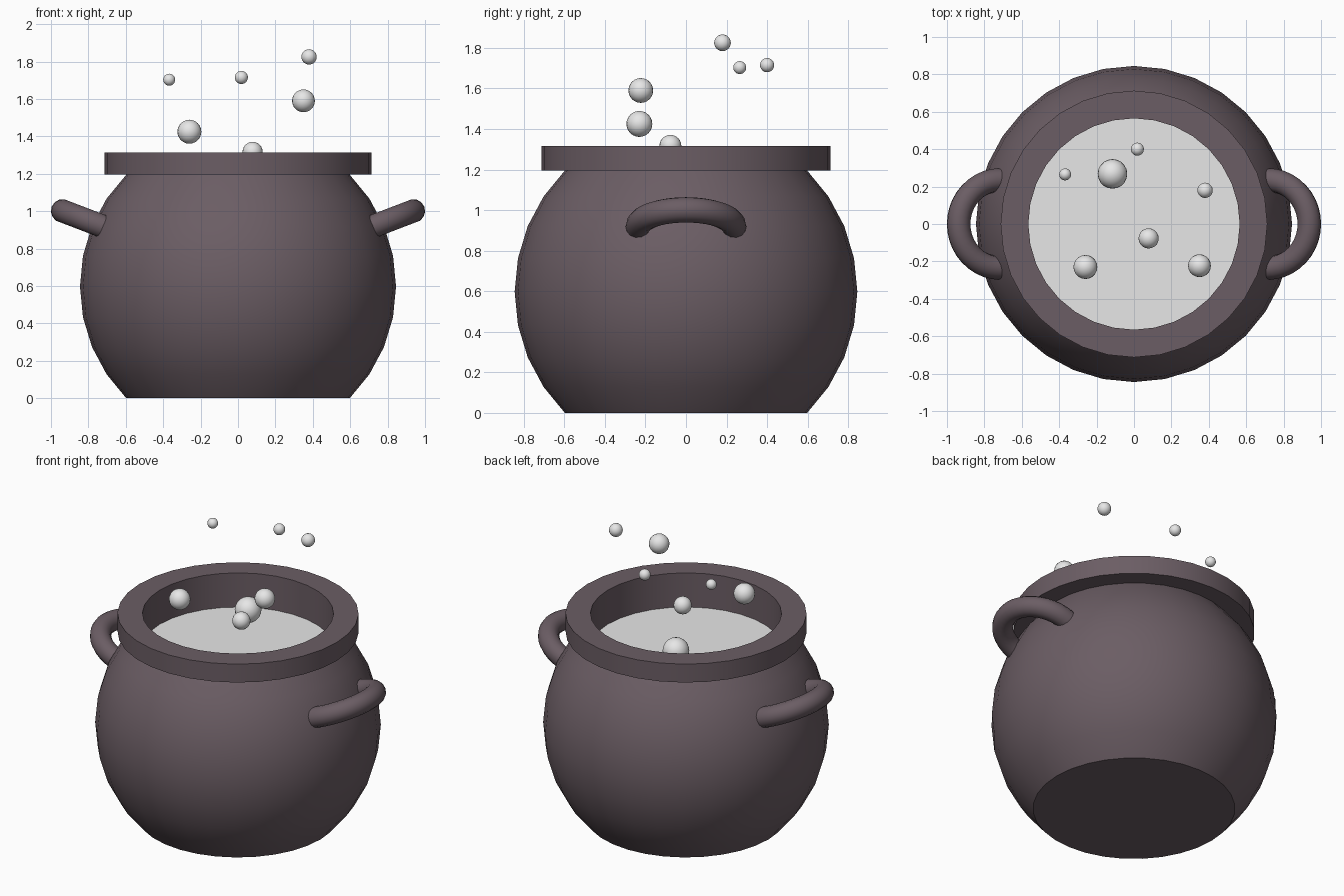
import bpy, bmesh, math
from mathutils import Vector

if "Cube" in bpy.data.objects:
    bpy.data.objects.remove(bpy.data.objects["Cube"])


def material(name, rgb):
    m = bpy.data.materials.new(name)
    m.diffuse_color = (*rgb, 1)
    m.use_nodes = True
    m.node_tree.nodes["Principled BSDF"].inputs["Base Color"].default_value = m.diffuse_color
    return m


iron = material("dark_iron", (0.147, 0.110, 0.128))
pale = material("pale_liquid", (0.8, 0.8, 0.8))


def finish(bm, name, mat):
    bmesh.ops.recalc_face_normals(bm, faces=bm.faces)
    mesh = bpy.data.meshes.new(name)
    bm.to_mesh(mesh)
    bm.free()
    mesh.materials.append(mat)
    ob = bpy.data.objects.new(name, mesh)
    bpy.context.collection.objects.link(ob)
    bpy.ops.object.select_all(action='DESELECT')
    ob.select_set(True)
    bpy.context.view_layer.objects.active = ob
    bpy.ops.object.shade_smooth_by_angle(angle=math.radians(40))
    return ob


def skin(bm, rings, closed=False):
    """Join successive rings of vertices with quads."""
    pairs = list(zip(rings, rings[1:])) + ([(rings[-1], rings[0])] if closed else [])
    for a, b in pairs:
        n = len(a)
        for i in range(n):
            j = (i + 1) % n
            bm.faces.new((a[i], a[j], b[j], b[i]))


def lathe(bm, profile, sides=32, closed=False):
    rings = []
    for r, z in profile:
        rings.append([bm.verts.new((r * math.cos(2 * math.pi * i / sides),
                                    r * math.sin(2 * math.pi * i / sides), z))
                      for i in range(sides)])
    skin(bm, rings, closed)
    return rings


# pot body: a sphere cut flat at the bottom and at the neck
R = 0.845
CZ = R * math.sin(math.pi / 4)
bm = bmesh.new()
angles = [math.radians(-45 + 11.25 * k) for k in range(9)]
rings = lathe(bm, [(R * math.cos(a), CZ + R * math.sin(a)) for a in angles])
bm.faces.new(rings[0])
finish(bm, "pot_body", iron)

# rim with the inner wall running down to the liquid
bm = bmesh.new()
lathe(bm, [(0.565, 1.085), (0.565, 1.315), (0.713, 1.315), (0.713, 1.195), (0.585, 1.195)])
finish(bm, "pot_rim", iron)

# liquid surface
bm = bmesh.new()
bmesh.ops.create_circle(bm, cap_ends=True, segments=32, radius=0.565)
bmesh.ops.translate(bm, verts=bm.verts, vec=(0, 0, 1.092))
for f in bm.faces:
    if f.normal.z < 0:
        f.normal_flip()
finish(bm, "liquid", pale)


# handles: tilted half rings
def handle(name, side):
    tilt = math.radians(21)
    out = Vector((side * math.cos(tilt), 0, math.sin(tilt)))
    along = Vector((0, 1, 0))
    up = out.cross(along)
    centre = Vector((side * 0.718, 0, 0.917))
    steps, sides, major, minor = 20, 14, 0.235, 0.063
    bm = bmesh.new()
    rings = []
    for k in range(steps + 1):
        t = math.pi * (k / steps - 0.5)
        d = out * math.cos(t) + along * math.sin(t)
        rings.append([bm.verts.new(centre + d * (major + minor * math.cos(2 * math.pi * i / sides))
                                   + up * minor * math.sin(2 * math.pi * i / sides))
                      for i in range(sides)])
    skin(bm, rings)
    bm.faces.new(rings[0])
    bm.faces.new(rings[-1])
    finish(bm, name, iron)


handle("right_handle", 1)
handle("left_handle", -1)

# rising bubbles: x, y, z, radius
bubbles = [(-0.26, -0.23, 1.425, 0.064), (0.35, -0.223, 1.59, 0.061),
           (0.38, 0.18, 1.825, 0.041), (0.018, 0.40, 1.715, 0.035),
           (-0.368, 0.265, 1.703, 0.032), (0.078, -0.077, 1.317, 0.054),
           (-0.115, 0.268, 1.205, 0.079)]
for n, (x, y, z, r) in enumerate(bubbles, 1):
    bm = bmesh.new()
    bmesh.ops.create_uvsphere(bm, u_segments=20, v_segments=12, radius=r)
    bmesh.ops.translate(bm, verts=bm.verts, vec=(x, y, z))
    finish(bm, f"bubble_{n}", pale)
